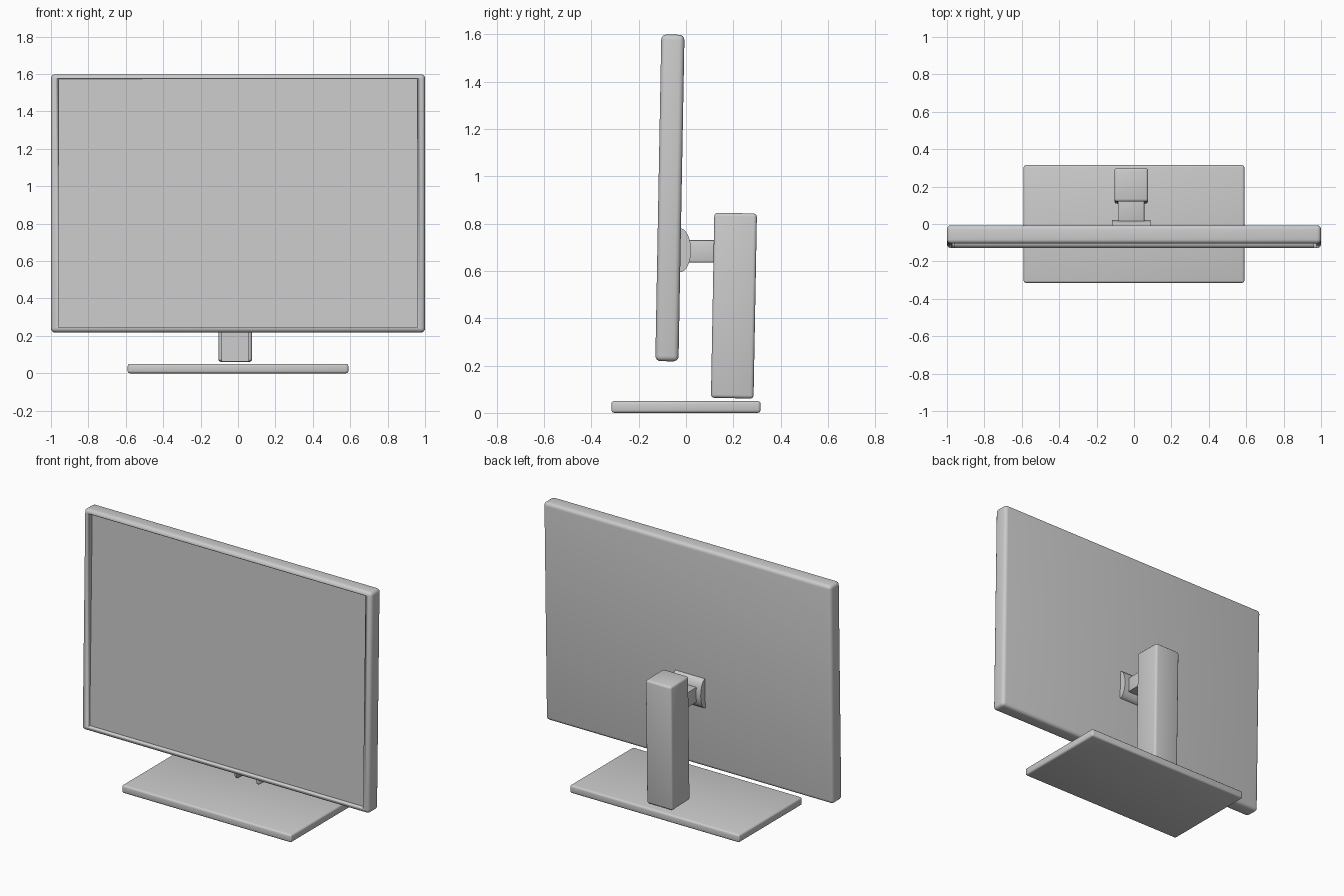
import bpy, bmesh, math
from mathutils import Matrix, Vector

if "Cube" in bpy.data.objects:
    bpy.data.objects.remove(bpy.data.objects["Cube"])

TILT = Matrix.Rotation(math.radians(-1.05), 4, 'X')


def finish(name, bm, matrix=Matrix()):
    bmesh.ops.recalc_face_normals(bm, faces=bm.faces[:])
    mesh = bpy.data.meshes.new(name)
    bm.to_mesh(mesh)
    bm.free()
    obj = bpy.data.objects.new(name, mesh)
    bpy.context.collection.objects.link(obj)
    obj.matrix_world = matrix
    bpy.ops.object.select_all(action='DESELECT')
    bpy.context.view_layer.objects.active = obj
    obj.select_set(True)
    bpy.ops.object.shade_smooth_by_angle(angle=math.radians(35))
    return obj


def box(name, size, center, bevel=0.0, segments=3, tilt=None, offset=(0, 0, 0)):
    bm = bmesh.new()
    bmesh.ops.create_cube(bm, size=1)
    bmesh.ops.scale(bm, vec=size, verts=bm.verts[:])
    if bevel:
        bmesh.ops.bevel(bm, geom=bm.edges[:], offset=bevel, segments=segments,
                        profile=0.5, affect='EDGES')
    bmesh.ops.translate(bm, vec=offset, verts=bm.verts[:])
    return finish(name, bm, Matrix.Translation(Vector(center)) @ (tilt or Matrix()))


def carve(obj, cutter):
    cutter.hide_render = True
    cutter.hide_set(True)
    mod = obj.modifiers.new("carve", 'BOOLEAN')
    mod.operation = 'DIFFERENCE'
    mod.solver = 'EXACT'
    mod.object = cutter


# Display housing with recessed screen
center = (0, -0.068, 0.908)
display = box("display", (2.0, 0.098, 1.38), center, 0.022, 4, TILT)
carve(display, box("screen_recess_cutter", (1.92, 0.1, 1.33), center,
                   tilt=TILT, offset=(0, -0.071, 0)))

# Base plate
box("base", (1.18, 0.63, 0.05), (0, 0, 0.025), 0.012)

# Stand column, open channel on the front and bottom
cx = -0.0145
column = box("stand_column", (0.18, 0.18, 0.782), (cx, 0.2025, 0.453), 0.014, 3, TILT)
carve(column, box("column_channel_cutter", (0.14, 0.2, 0.8), (cx, 0.2025, 0.453),
                  tilt=TILT, offset=(0, -0.09, -0.04)))

# Arm reaching into the channel
box("arm", (0.139, 0.2, 0.095), (cx, 0.1, 0.683), 0.004, 2)

# Domed mounting plate: half-ellipse profile extruded sideways
bm = bmesh.new()
steps = 16
verts = []
for i in range(steps + 1):
    a = math.pi * i / steps - math.pi / 2
    verts.append(bm.verts.new((cx - 0.1025, -0.025 + 0.046 * math.cos(a),
                               0.687 + 0.0925 * math.sin(a))))
face = bm.faces.new(verts)
new = bmesh.ops.extrude_face_region(bm, geom=[face])["geom"]
bmesh.ops.translate(bm, vec=(0.205, 0, 0),
                    verts=[v for v in new if isinstance(v, bmesh.types.BMVert)])
finish("mount_plate", bm)
